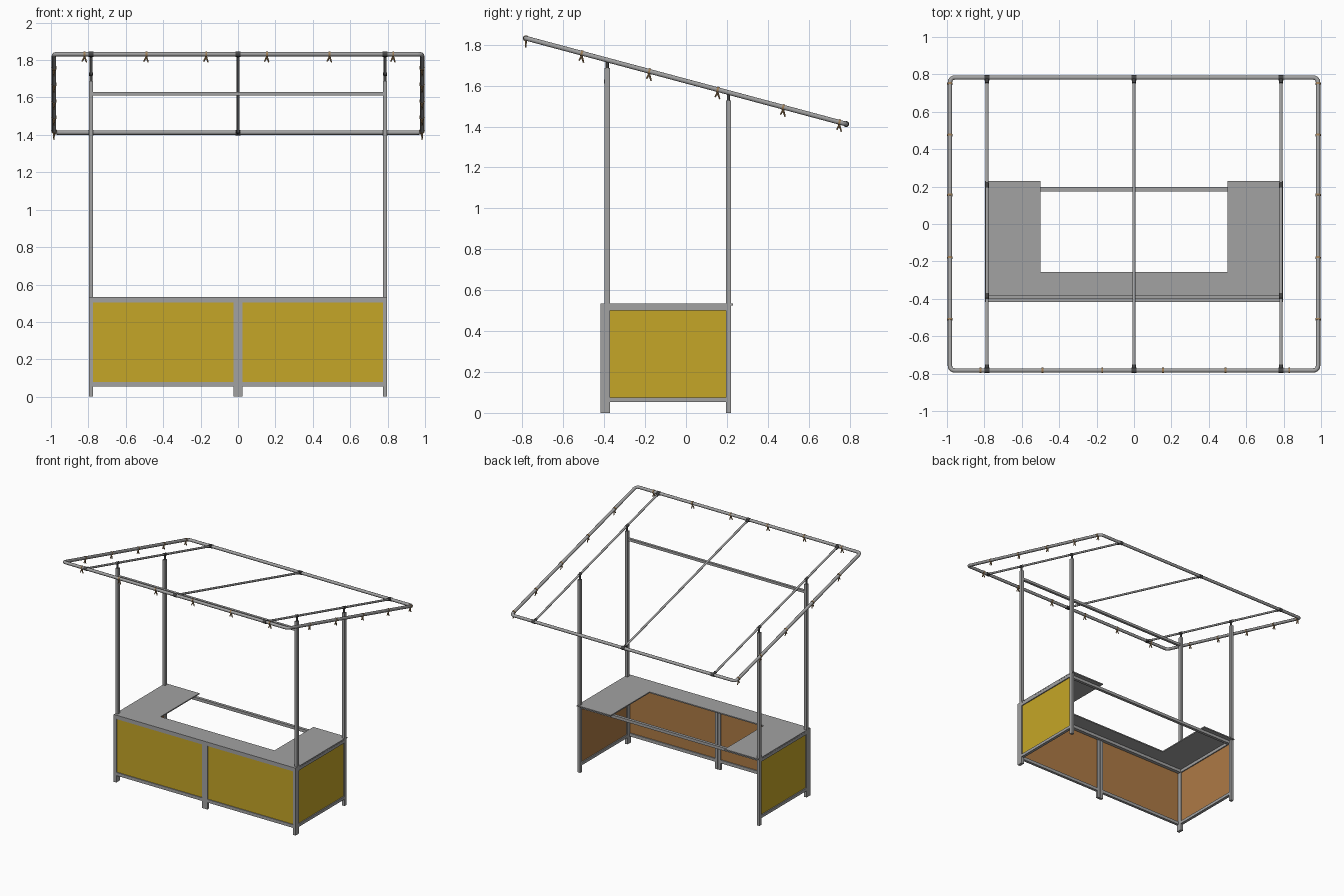
import bpy, bmesh, math
from mathutils import Vector

if "Cube" in bpy.data.objects:
    bpy.data.objects.remove(bpy.data.objects["Cube"])

TILT = math.radians(15)
ROOF_Z = 1.622          # roof frame height at y = 0
FX, FY = 0.984, 0.783   # roof frame half sizes (seen from above)
PX = 0.786              # post x
FRONT_Y, BACK_Y = -0.385, 0.207


def material(name, r, g, b):
    m = bpy.data.materials.new(name)
    m.diffuse_color = (r, g, b, 1)
    m.use_nodes = True
    m.node_tree.nodes["Principled BSDF"].inputs["Base Color"].default_value = m.diffuse_color
    return m


STEEL = material("steel_grey", 0.36, 0.36, 0.36)
YELLOW = material("yellow", 0.56, 0.38, 0.02)
WOOD = material("wood_brown", 0.42, 0.195, 0.06)
DARK = material("dark_fitting", 0.06, 0.06, 0.06)
TAN = material("tan_tie", 0.36, 0.22, 0.10)


def roof(x, y):
    return Vector((x, y, ROOF_Z - y * math.tan(TILT)))


def finish(name, bm, mats):
    bmesh.ops.recalc_face_normals(bm, faces=bm.faces)
    me = bpy.data.meshes.new(name)
    bm.to_mesh(me)
    bm.free()
    for m in mats:
        me.materials.append(m)
    ob = bpy.data.objects.new(name, me)
    bpy.context.collection.objects.link(ob)
    return ob


def box(name, x0, x1, y0, y1, z0, z1, mat=STEEL):
    bm = bmesh.new()
    bmesh.ops.create_cube(bm, size=1)
    for v in bm.verts:
        v.co = ((x0 + x1) / 2 + v.co.x * (x1 - x0),
                (y0 + y1) / 2 + v.co.y * (y1 - y0),
                (z0 + z1) / 2 + v.co.z * (z1 - z0))
    return finish(name, bm, [mat])


def panel(name, outward, *dims):
    """Thin board: yellow outside, bare wood inside."""
    ob = box(name, *dims, mat=YELLOW)
    ob.data.materials.append(WOOD)
    for p in ob.data.polygons:
        p.material_index = 1 if p.normal.dot(Vector(outward)) < -0.5 else 0


def smooth(ob):
    bpy.ops.object.select_all(action='DESELECT')
    ob.select_set(True)
    bpy.context.view_layer.objects.active = ob
    bpy.ops.object.shade_smooth_by_angle(angle=math.radians(40))


def add_rod(bm, a, b, r, r2=None, sides=16):
    a, b = Vector(a), Vector(b)
    d = b - a
    res = bmesh.ops.create_cone(bm, cap_ends=True, segments=sides, radius1=r,
                                radius2=r if r2 is None else r2, depth=d.length)
    q = d.to_track_quat('Z', 'Y')
    for v in res["verts"]:
        v.co = q @ v.co + (a + b) / 2


def rod(name, a, b, r, mat=STEEL):
    bm = bmesh.new()
    add_rod(bm, a, b, r)
    smooth(finish(name, bm, [mat]))


# Roof: one bent tube loop with rounded corners
cu = bpy.data.curves.new("roof_frame", 'CURVE')
cu.dimensions = '3D'
cu.bevel_depth, cu.bevel_resolution = 0.012, 3
pts, rad = [], 0.025
for k, (sx, sy) in enumerate([(1, 1), (-1, 1), (-1, -1), (1, -1)]):
    for i in range(6):
        a = math.pi / 2 * (k + i / 5)
        pts.append(roof(sx * (FX - rad) + rad * math.cos(a), sy * (FY - rad) + rad * math.sin(a)))
sp = cu.splines.new('POLY')
sp.points.add(len(pts) - 1)
for p, co in zip(sp.points, pts):
    p.co = (*co, 1)
sp.use_cyclic_u = True
cu.materials.append(STEEL)
frame = bpy.data.objects.new("roof_frame", cu)
bpy.context.collection.objects.link(frame)
bpy.ops.object.select_all(action='DESELECT')
frame.select_set(True)
bpy.context.view_layer.objects.active = frame
bpy.ops.object.convert(target='MESH')
smooth(bpy.context.view_layer.objects.active)

# Roof cross bars with dark T-clamps at both ends
for n, x in (("left", -PX), ("middle", 0), ("right", PX)):
    rod(n + "_roof_bar", roof(x, -FY), roof(x, FY), 0.008)
    bm = bmesh.new()
    for s in (-1, 1):
        c = roof(x, s * FY)
        add_rod(bm, c - Vector((0.014, 0, 0)), c + Vector((0.014, 0, 0)), 0.0145)
        add_rod(bm, c, roof(x, s * (FY - 0.03)), 0.011)
    smooth(finish(n + "_roof_bar_clamps", bm, [DARK]))

# Posts with dark swivel fittings under the roof bars
for n, s in (("left", -1), ("right", 1)):
    for m, y in (("front", FRONT_Y), ("back", BACK_Y)):
        x, top = s * PX, roof(0, y).z
        box(f"{m}_{n}_post", x - 0.0115, x + 0.0115, y - 0.0125, y + 0.0125, 0, top - 0.04)
        bm = bmesh.new()
        add_rod(bm, (x, y, top - 0.045), (x, y, top - 0.005), 0.0075)
        add_rod(bm, roof(x, y - 0.014), roof(x, y + 0.014), 0.011)
        smooth(finish(f"{m}_{n}_fitting", bm, [DARK]))

# Horizontal bars between the posts
XI = PX - 0.0115
box("upper_front_bar", -XI, XI, -0.400, -0.380, 1.61, 1.63)
box("back_bar", -XI, XI, 0.175, 0.198, 0.50, 0.523)
box("front_inner_rail", -XI, XI, -0.397, -0.374, 0.50, 0.524)

# Side frames and panels
for n, s in (("left", -1), ("right", 1)):
    x0, x1 = sorted((s * (PX - 0.0115), s * (PX + 0.0115)))
    for m, z0, z1 in (("lower", 0.053, 0.076), ("upper", 0.50, 0.524)):
        box(f"{n}_side_{m}_rail", x0, x1, FRONT_Y + 0.012, BACK_Y - 0.012, z0, z1)
    x0, x1 = sorted((s * 0.783, s * 0.789))
    panel(n + "_side_panel", (s, 0, 0), x0, x1, FRONT_Y + 0.01, BACK_Y - 0.01, 0.075, 0.502)

# Two front modules: legs, rails and panel
Y0, Y1 = -0.418, -0.397
for n, s in (("left", -1), ("right", 1)):
    for m, a, b in (("outer", 0.774, 0.797), ("inner", 0.001, 0.025)):
        x0, x1 = sorted((s * a, s * b))
        box(f"{n}_front_{m}_leg", x0, x1, Y0, Y1, 0, 0.525)
    x0, x1 = sorted((s * 0.025, s * 0.774))
    for m, z0, z1 in (("lower", 0.055, 0.08), ("upper", 0.503, 0.525)):
        box(f"{n}_front_{m}_rail", x0, x1, Y0, Y1, z0, z1)
    panel(n + "_front_panel", (0, -1, 0), x0, x1, -0.411, -0.405, 0.078, 0.505)

# U-shaped counter top
bm = bmesh.new()
outline = [(-0.797, -0.418), (0.797, -0.418), (0.797, 0.230), (0.5, 0.230),
           (0.5, -0.257), (-0.5, -0.257), (-0.5, 0.230), (-0.797, 0.230)]
face = bm.faces.new([bm.verts.new((x, y, 0.525)) for x, y in outline])
ext = bmesh.ops.extrude_face_region(bm, geom=[face])
for v in ext["geom"]:
    if isinstance(v, bmesh.types.BMVert):
        v.co.z = 0.534
finish("counter_top", bm, [STEEL])


# Cord ties around the roof tube: loop plus two hanging tails
def tie(name, x, y, along):
    c = roof(x, y)
    along = Vector(along)
    bm = bmesh.new()
    add_rod(bm, c - along * 0.005, c + along * 0.005, 0.0145, sides=12)
    knot = c + Vector((0, 0, -0.014))
    for d, drop in ((-0.014, 0.026), (0.010, 0.030)):
        add_rod(bm, knot, knot + along * d + Vector((0, 0, -drop)), 0.005, 0.0035, 8)
    smooth(finish(name, bm, [TAN]))


for i, x in enumerate((-0.82, -0.49, -0.17, 0.155, 0.49, 0.83)):
    tie(f"front_tie_{i + 1}", x, -FY, (1, 0, 0))
slope = (0, math.cos(TILT), -math.sin(TILT))
for n, s in (("left", -1), ("right", 1)):
    for i, y in enumerate((-0.51, -0.18, 0.155, 0.475, 0.75)):
        tie(f"{n}_tie_{i + 1}", s * FX, y, slope)
